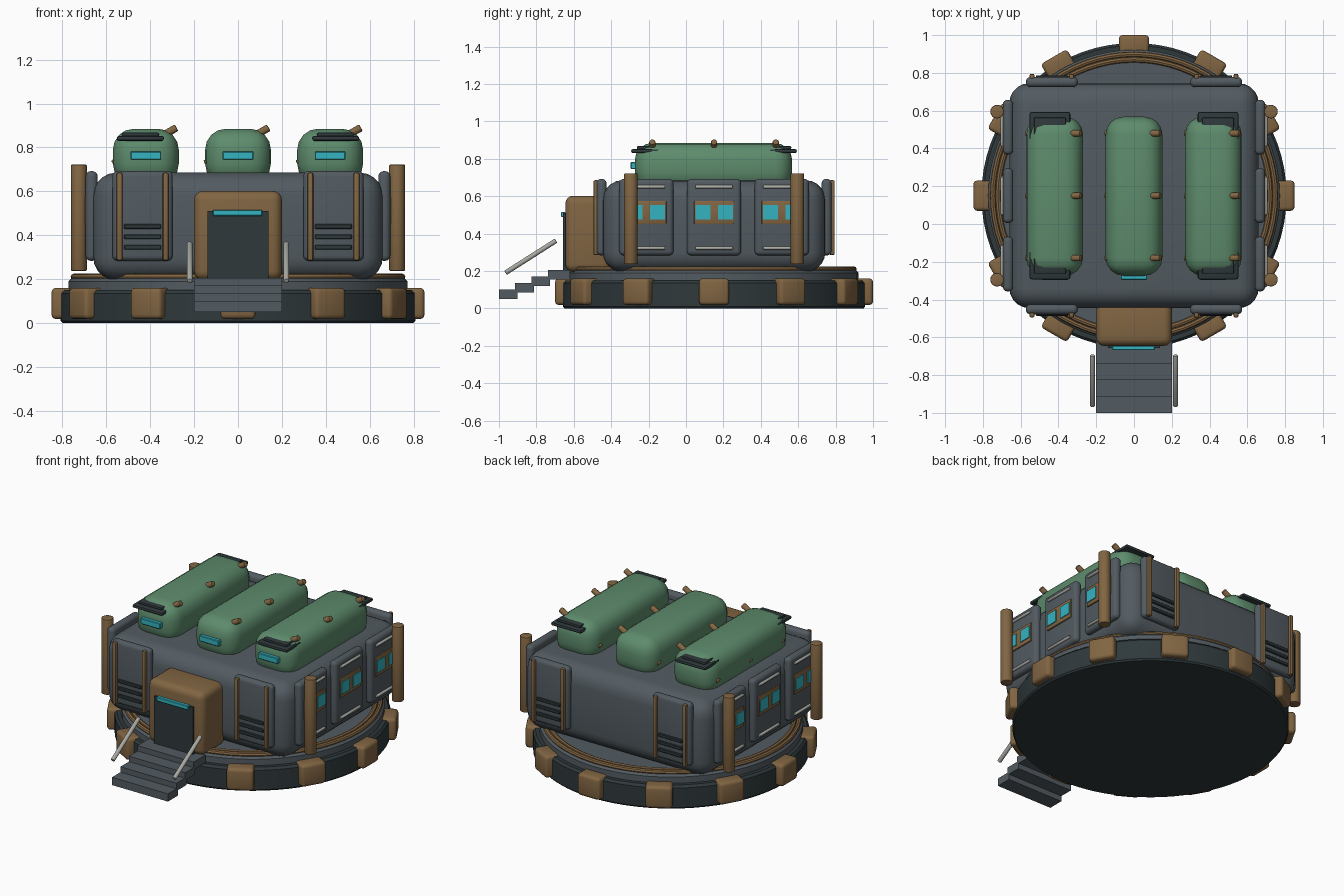
import bpy, bmesh, math
from mathutils import Matrix, Vector

if "Cube" in bpy.data.objects:
    bpy.data.objects.remove(bpy.data.objects["Cube"])

CY = 0.15  # the round base and the body are centred here


def mat(name, r, g, b):
    m = bpy.data.materials.new(name)
    m.diffuse_color = (r, g, b, 1)
    m.use_nodes = True
    m.node_tree.nodes["Principled BSDF"].inputs["Base Color"].default_value = m.diffuse_color
    return m


DARK = mat("dark_metal", 0.028, 0.04, 0.044)
SLATE = mat("slate_metal", 0.085, 0.105, 0.12)
BROWN = mat("bronze", 0.22, 0.13, 0.055)
GREEN = mat("tank_green", 0.11, 0.26, 0.15)
CYAN = mat("glass_cyan", 0.035, 0.45, 0.53)
LIGHT = mat("light_metal", 0.4, 0.4, 0.37)


def finish(bm, name, material, angle=35):
    bmesh.ops.recalc_face_normals(bm, faces=bm.faces)
    me = bpy.data.meshes.new(name)
    bm.to_mesh(me)
    bm.free()
    ob = bpy.data.objects.new(name, me)
    bpy.context.collection.objects.link(ob)
    me.materials.append(material)
    bpy.ops.object.select_all(action='DESELECT')
    ob.select_set(True)
    bpy.context.view_layer.objects.active = ob
    bpy.ops.object.shade_smooth_by_angle(angle=math.radians(angle))
    return ob


def box(name, x, y, z, material, bevel=0.0, seg=3, turn=0.0):
    """Box from (min, max) ranges, bevelled, optionally turned about the base centre."""
    bm = bmesh.new()
    bmesh.ops.create_cube(bm, size=1)
    size = [r[1] - r[0] for r in (x, y, z)]
    mid = [(r[0] + r[1]) / 2 for r in (x, y, z)]
    bmesh.ops.scale(bm, vec=size, verts=bm.verts)
    bmesh.ops.translate(bm, vec=mid, verts=bm.verts)
    if bevel:
        bmesh.ops.bevel(bm, geom=bm.edges[:], offset=bevel, segments=seg,
                        profile=0.5, affect='EDGES', clamp_overlap=True)
    if turn:
        bmesh.ops.rotate(bm, cent=(0, CY, 0), verts=bm.verts,
                         matrix=Matrix.Rotation(turn, 3, 'Z'))
    return finish(bm, name, material)


def rod(name, a, b, r, material, bevel=0.005, sides=16):
    """Cylinder between two points with softened ends."""
    a, b = Vector(a), Vector(b)
    d = b - a
    bm = bmesh.new()
    bmesh.ops.create_cone(bm, cap_ends=True, segments=sides, radius1=r, radius2=r, depth=d.length)
    caps = [e for e in bm.edges if abs(e.verts[0].co.z - e.verts[1].co.z) < 1e-5]
    bmesh.ops.bevel(bm, geom=caps, offset=bevel, segments=2, profile=0.5, affect='EDGES')
    rot = d.to_track_quat('Z', 'Y').to_matrix().to_4x4()
    bmesh.ops.transform(bm, matrix=Matrix.Translation((a + b) / 2) @ rot, verts=bm.verts)
    return finish(bm, name, material)


def lathe(name, profile, material, closed=False, steps=72):
    """Spin an (r, z) profile about the base centre."""
    bm = bmesh.new()
    vs = [bm.verts.new((r, CY, z)) for r, z in profile]
    pairs = list(zip(vs, vs[1:])) + ([(vs[-1], vs[0])] if closed else [])
    es = [bm.edges.new(p) for p in pairs]
    bmesh.ops.spin(bm, geom=vs + es, cent=(0, CY, 0), axis=(0, 0, 1),
                   angle=2 * math.pi, steps=steps)
    bmesh.ops.remove_doubles(bm, verts=bm.verts, dist=1e-4)
    return finish(bm, name, material)


def span(c, w):
    return (c - w / 2, c + w / 2)


def side(s, a, b):
    return tuple(sorted((s * a, s * b)))


# Round base with an upper tier and two bronze rings
lathe("base_disc", [(0, 0), (0.8, 0), (0.808, 0.01), (0.808, 0.135), (0.795, 0.15), (0, 0.15)], DARK)
lathe("base_tier", [(0, 0.14), (0.772, 0.14), (0.772, 0.19), (0.76, 0.203), (0, 0.203)], SLATE)
for r in (0.748, 0.72):
    ring = [(r + 0.015 * math.cos(k * math.pi / 4), 0.21 + 0.015 * math.sin(k * math.pi / 4))
            for k in range(8)]
    lathe("base_ring", ring, BROWN, closed=True)

# Twelve clamps around the rim
for i in range(12):
    box("rim_clamp", (0.745, 0.85), span(CY, 0.16), (0.018, 0.16), BROWN, 0.02, 3, i * math.pi / 6)

# Main rounded body
box("body", (-0.66, 0.66), span(CY, 1.19), (0.195, 0.685), SLATE, 0.105, 5)

for s in (-1, 1):
    # Corner posts
    for y in (CY - 0.445, CY + 0.445):
        rod("corner_post", (s * 0.725, y, 0.237), (s * 0.725, y, 0.722), 0.036, BROWN)

    # Side wall panels with windows and rails
    for c in (CY - 0.362, CY, CY + 0.362):
        box("side_panel", side(s, 0.64, 0.694), span(c, 0.29), (0.283, 0.692), SLATE, 0.024, 4)
        box("window_frame", side(s, 0.68, 0.702), span(c, 0.215), (0.45, 0.575), BROWN, 0.006, 2)
        for w in (-0.06, 0.06):
            box("window_pane", side(s, 0.69, 0.707), span(c + w, 0.08), (0.475, 0.552), CYAN)
        for z in (0.322, 0.65):
            rod("panel_rail", (s * 0.698, c - 0.1, z), (s * 0.698, c + 0.1, z), 0.009, LIGHT, 0.004, 10)

    # Front and back wall panels with strips and vents
    for f in (-1, 1):
        def depth(a, b):
            return span(CY + f * (a + b) / 2, b - a)
        cx = s * 0.435
        box("end_panel", span(cx, 0.275), depth(0.575, 0.628), (0.283, 0.692), SLATE, 0.024, 4)
        for dx in (-0.105, 0.105):
            box("panel_strip", span(cx + dx, 0.026), depth(0.615, 0.645), (0.285, 0.685), BROWN, 0.008, 2)
        for z in (0.345, 0.393, 0.44):
            box("vent_slat", span(cx, 0.17), depth(0.62, 0.637), span(z, 0.022), DARK, 0.004, 1)

    # Stair handrails
    rod("handrail", (s * 0.22, -0.965, 0.19), (s * 0.22, -0.695, 0.362), 0.013, LIGHT)

# Entrance porch, door and light
box("door_frame", (-0.2, 0.2), (-0.645, -0.4), (0.195, 0.602), BROWN, 0.042, 4)
box("door", (-0.138, 0.138), (-0.657, -0.62), (0.2, 0.51), DARK)
box("door_light", (-0.115, 0.11), (-0.668, -0.645), (0.488, 0.515), CYAN, 0.003, 1)

# Stairs
for i in range(4):
    top = 0.1 + i * 0.035
    y0 = -1.0 + i * 0.087
    box("stair_step", (-0.2, 0.2), (y0, y0 + (0.1 if i < 3 else 0.12)), (top - 0.05, top), SLATE)

# Roof tanks with cross pegs and front lights
for tx in (-0.42, 0, 0.42):
    box("roof_tank", span(tx, 0.3), span(CY - 0.003, 0.842), (0.63, 0.885), GREEN, 0.095, 4)
    box("tank_light", span(tx, 0.14), (-0.296, -0.265), (0.744, 0.782), CYAN, 0.004, 1)
    for y in (CY - 0.33, CY, CY + 0.33):
        rod("tank_peg", (tx - 0.15, y, 0.725), (tx + 0.14, y, 0.89), 0.017, BROWN)

# Hood plates at the ends of the outer tanks
for s in (-1, 1):
    for f in (-1, 1):
        y = CY + f * 0.368
        box("hood_plate", span(s * 0.445, 0.215), span(y, 0.15), (0.83, 0.852), DARK, 0.01, 2)
        box("hood_cap", span(s * 0.445, 0.17), span(y - f * 0.005, 0.1), (0.85, 0.868), DARK, 0.007, 2)
